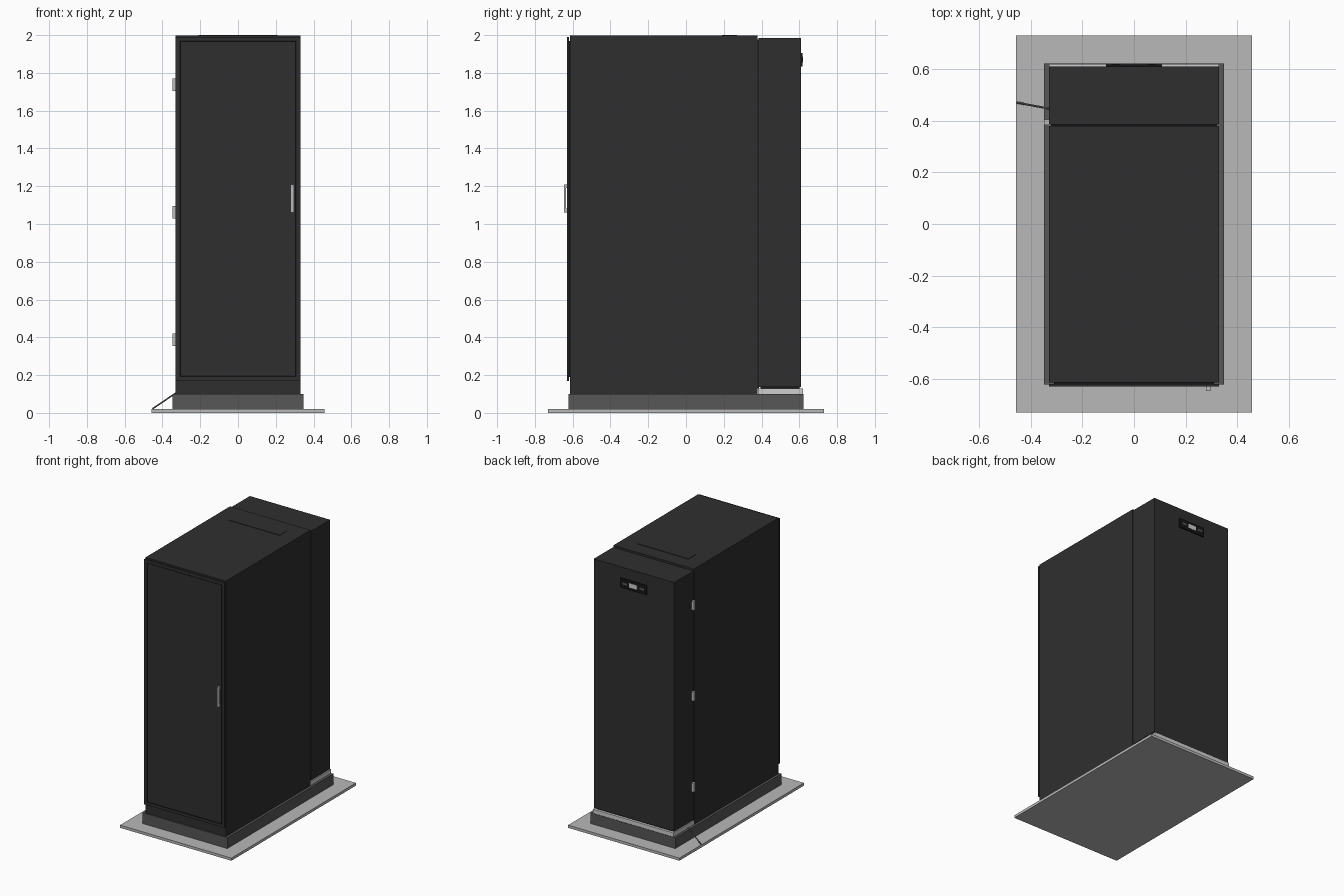
import bpy, bmesh
from mathutils import Vector

if "Cube" in bpy.data.objects:
    bpy.data.objects.remove(bpy.data.objects["Cube"])


def material(name, r, g, b):
    m = bpy.data.materials.new(name)
    m.diffuse_color = (r, g, b, 1)
    m.use_nodes = True
    m.node_tree.nodes["Principled BSDF"].inputs["Base Color"].default_value = m.diffuse_color
    return m


CABINET = material("charcoal", 0.028, 0.028, 0.028)
BLACK = material("black", 0.008, 0.008, 0.008)
PLINTH = material("dark grey", 0.095, 0.095, 0.097)
CONCRETE = material("light grey", 0.48, 0.48, 0.48)
STEEL = material("steel", 0.50, 0.50, 0.50)
SILL = material("pale grey", 0.62, 0.62, 0.62)
CABLE = material("cable grey", 0.15, 0.15, 0.15)


def finish(name, bm, mat):
    mesh = bpy.data.meshes.new(name)
    bm.to_mesh(mesh)
    bm.free()
    mesh.materials.append(mat)
    ob = bpy.data.objects.new(name, mesh)
    bpy.context.collection.objects.link(ob)
    return ob


def box(name, x, y, z, mat):
    """Box from (min, max) pairs on each axis."""
    bm = bmesh.new()
    bmesh.ops.create_cube(bm, size=1)
    for v in bm.verts:
        v.co = [r[0] if c < 0 else r[1] for c, r in zip(v.co, (x, y, z))]
    return finish(name, bm, mat)


def rod(name, a, b, radius, mat):
    """Thin round bar between two points."""
    a, b = Vector(a), Vector(b)
    bm = bmesh.new()
    bmesh.ops.create_cone(bm, cap_ends=True, segments=8, radius1=radius,
                          radius2=radius, depth=(b - a).length)
    turn = (b - a).to_track_quat('Z', 'Y').to_matrix().to_4x4()
    bmesh.ops.transform(bm, matrix=turn, verts=bm.verts)
    bmesh.ops.translate(bm, vec=(a + b) / 2, verts=bm.verts)
    return finish(name, bm, mat)


W = 0.33  # half width of the cabinet

# Base
box("floor_slab", (-0.457, 0.457), (-0.73, 0.73), (0, 0.02), CONCRETE)
box("plinth", (-0.348, 0.348), (-0.622, 0.622), (0.02, 0.10), PLINTH)
box("rear_sill", (-W, W), (0.38, 0.619), (0.10, 0.13), SILL)

# Main cabinet, with a raised plate on the roof
box("cabinet", (-W, W), (-0.613, 0.379), (0.10, 1.997), CABINET)
box("roof_plate", (-0.21, 0.21), (0.19, 0.27), (1.997, 2.0), CABINET)

# Rear compartment, joined to the cabinet by a recessed dark seam
box("rear_seam", (-0.324, 0.324), (0.379, 0.386), (0.13, 1.978), BLACK)
box("rear_compartment", (-W, W), (0.385, 0.61), (0.137, 1.985), CABINET)
box("rear_gasket", (-0.31, 0.31), (0.395, 0.60), (0.13, 0.137), BLACK)

# Front door with a shallow recessed panel outlined by a dark groove
box("door_gasket", (-0.31, 0.31), (-0.619, -0.613), (0.19, 1.97), BLACK)
door = box("front_door", (-W, W), (-0.629, -0.619), (0.17, 1.99), CABINET)
door.data.materials.append(BLACK)
bm = bmesh.new()
bm.from_mesh(door.data)
front = [f for f in bm.faces if f.normal.y < -0.9]
bmesh.ops.inset_region(bm, faces=front, thickness=0.031)
groove = bmesh.ops.inset_region(bm, faces=front, thickness=0.004, depth=-0.002)
for f in groove["faces"]:
    f.material_index = 1
bm.to_mesh(door.data)
bm.free()

# Door handle on two short stand-offs
box("handle_grip", (0.279, 0.297), (-0.646, -0.635), (1.062, 1.21), STEEL)
for z in (1.062, 1.19):
    box("handle_post", (0.279, 0.297), (-0.636, -0.628), (z, z + 0.02), STEEL)

# Hinges along the left side
for z in (0.387, 1.063, 1.737):
    box("hinge", (-0.348, -W + 0.001), (0.384, 0.404), (z - 0.033, z + 0.033), STEEL)

# Control display on the back
box("display_housing", (-0.108, 0.108), (0.609, 0.618), (1.835, 1.905), BLACK)
box("display_screen", (-0.033, 0.033), (0.617, 0.6195), (1.855, 1.887), SILL)
for side in (-1, 1):
    x = side * 0.07
    box("display_buttons", (x - 0.018, x + 0.018), (0.617, 0.6195), (1.863, 1.879), PLINTH)

# Earthing cable running from the sill to the slab edge
rod("ground_cable", (-0.325, 0.446, 0.108), (-0.452, 0.47, 0.022), 0.004, CABLE)
